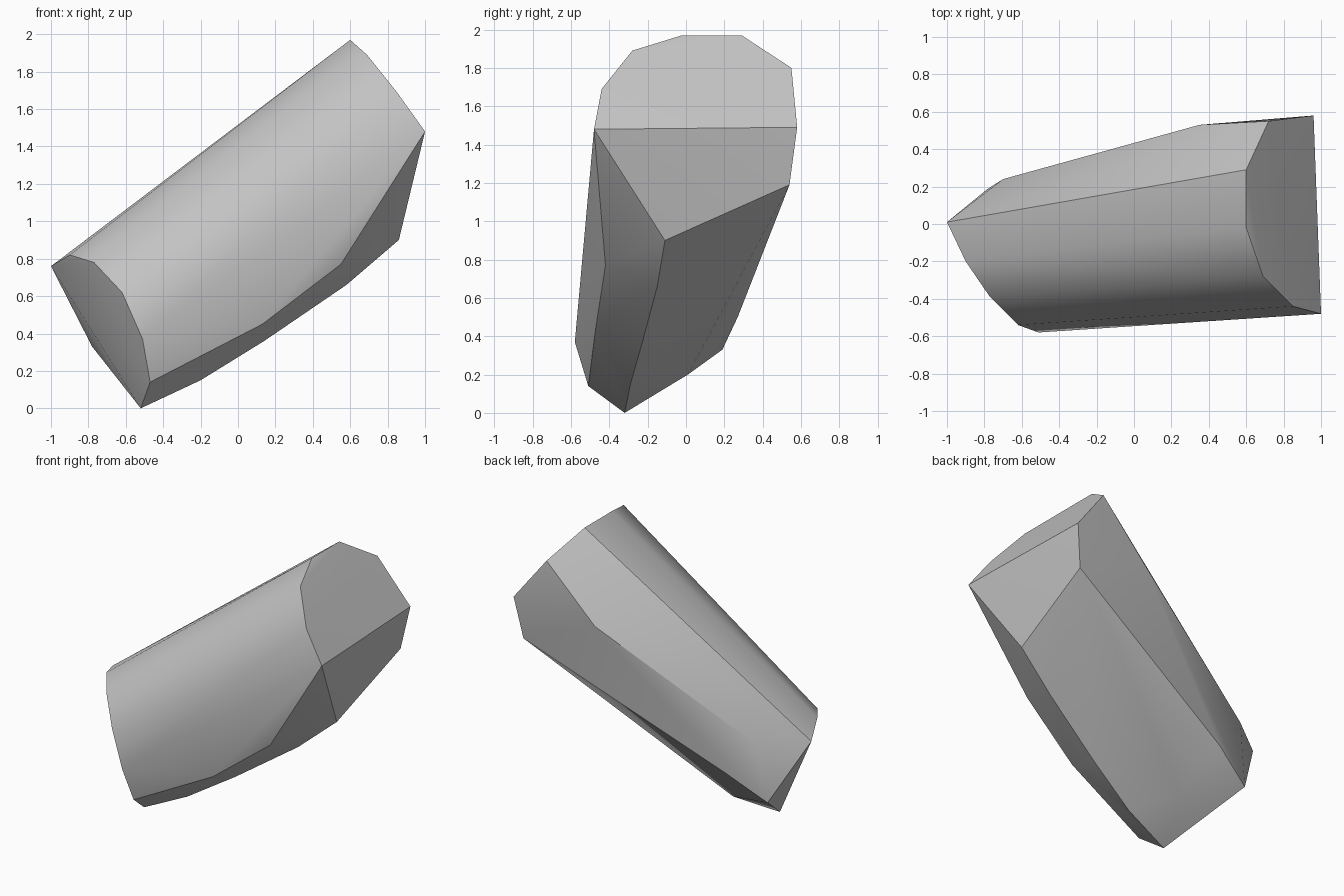
import bpy
import bmesh
import math
from mathutils import Vector

# Remove the default cube only
default_cube = bpy.data.objects.get("Cube")
if default_cube:
    bpy.data.objects.remove(default_cube, do_unlink=True)


def make_material(name, colour):
    """Create a plain single-colour material."""
    material = bpy.data.materials.new(name)
    material.use_nodes = True
    material.diffuse_color = colour
    shader = next(node for node in material.node_tree.nodes
                  if node.type == 'BSDF_PRINCIPLED')
    shader.inputs["Base Color"].default_value = colour
    return material


def make_hull(name, outlines, material):
    """Wrap a convex skin around a few guiding outlines."""
    bm = bmesh.new()
    for outline in outlines:
        for point in outline:
            bm.verts.new(Vector(point))
    result = bmesh.ops.convex_hull(bm, input=list(bm.verts))
    # Clear away the guide points that ended up inside the skin
    spare = {item for item in result["geom_interior"] + result["geom_unused"]
             if isinstance(item, bmesh.types.BMVert)}
    bmesh.ops.delete(bm, geom=list(spare), context='VERTS')
    # Merge the nearly flat triangles into clean facets
    bmesh.ops.dissolve_limit(bm, angle_limit=math.radians(2),
                             verts=list(bm.verts), edges=list(bm.edges))
    bmesh.ops.recalc_face_normals(bm, faces=list(bm.faces))
    mesh = bpy.data.meshes.new(name)
    bm.to_mesh(mesh)
    bm.free()
    mesh.materials.append(material)
    body = bpy.data.objects.new(name, mesh)
    bpy.context.scene.collection.objects.link(body)
    return body


# Flat cut at the raised end
upper_cut = [(1, -.48, 1.48), (.85, -.44, 1.69), (.69, -.28, 1.89),
             (.6, -.02, 1.97), (.6, .29, 1.97), (.72, .55, 1.8),
             (.96, .58, 1.49)]

# Rounded rim at the low end
lower_rim = [(-1, .01, .76), (-.9, -.2, .82), (-.77, -.39, .78),
             (-.62, -.54, .62), (-.51, -.58, .37), (-.47, -.51, .14),
             (-.52, -.32, 0), (-.78, .19, .33)]

# Keel running along the underside
keel = [(-.2, -.29, .15), (.14, -.23, .36), (.58, -.15, .66),
        (.86, -.11, .9)]

# Ridge along the front flank
front_ridge = [(.13, -.47, .45), (.55, -.42, .77)]

# Ridges and shoulders along the back flank
back_ridge = [(-.7, .24, .76), (.35, .53, 1.42), (.91, .54, 1.19),
              (-.5, .27, .5)]
belly = [(-.38, .01, .2), (.45, .2, .77), (.71, .22, .94)]

stone_grey = make_material("stone grey", (.55, .55, .55, 1))
stone = make_hull("faceted_stone", [upper_cut, lower_rim, keel, front_ridge,
                                    back_ridge, belly], stone_grey)

# Soft shading across shallow facets, crisp edges elsewhere
bpy.ops.object.select_all(action='DESELECT')
stone.select_set(True)
bpy.context.view_layer.objects.active = stone
bpy.ops.object.shade_smooth_by_angle(angle=math.radians(30))
